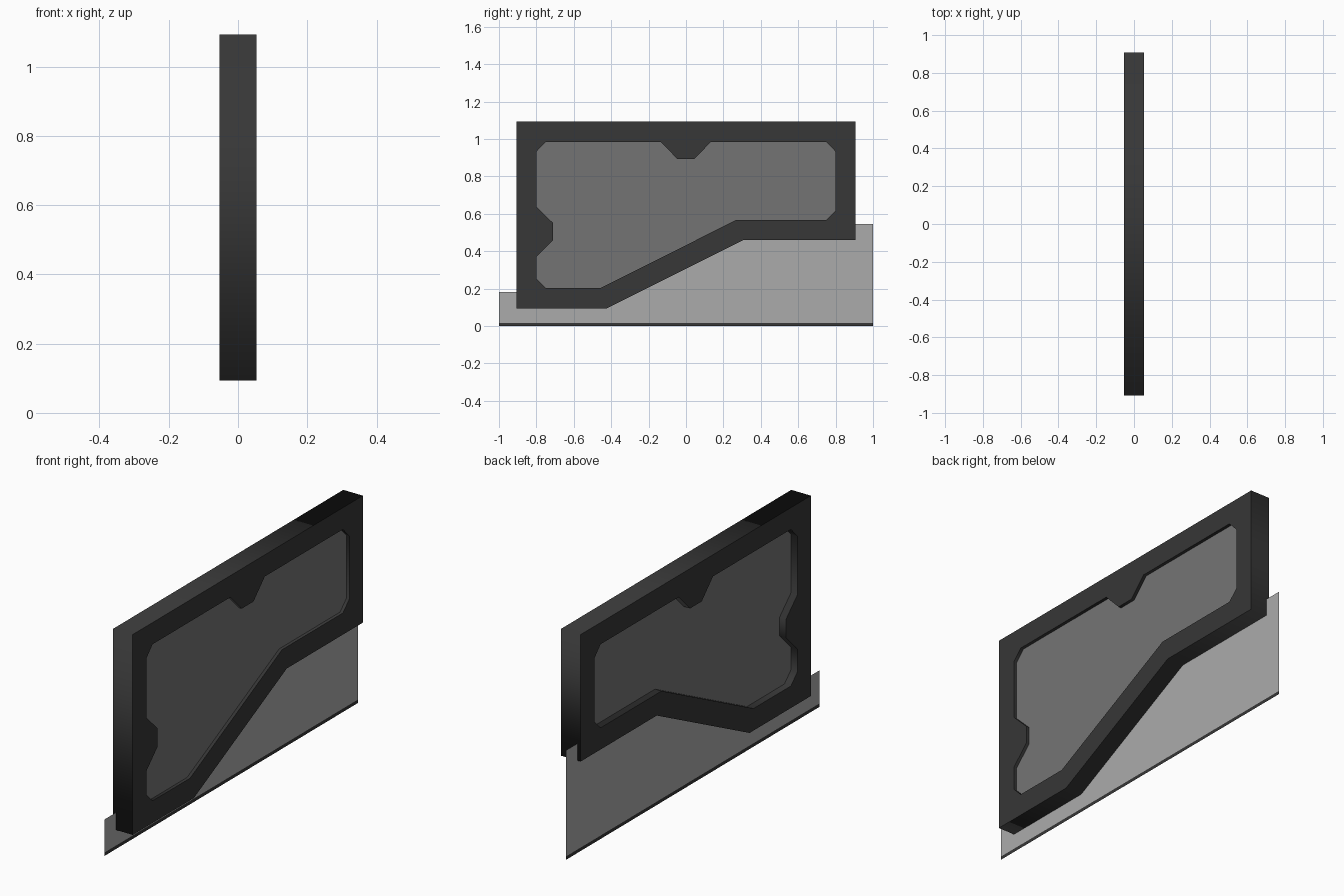
import bpy
import math

if "Cube" in bpy.data.objects:
    bpy.data.objects.remove(bpy.data.objects["Cube"])


def material(name, v):
    m = bpy.data.materials.new(name)
    m.diffuse_color = (v, v, v, 1)
    m.use_nodes = True
    m.node_tree.nodes["Principled BSDF"].inputs["Base Color"].default_value = m.diffuse_color
    return m


frame_mat = material("dark frame grey", 0.038)
pane_mat = material("mid pane grey", 0.175)
panel_mat = material("light panel grey", 0.41)


def plate(name, loops, x0, x1, mat):
    """Fill (y, z) outlines, later loops cutting holes, from x0 to x1."""
    cu = bpy.data.curves.new(name, 'CURVE')
    cu.dimensions = '2D'
    cu.fill_mode = 'BOTH'
    cu.extrude = (x1 - x0) / 2
    for pts in loops:
        s = cu.splines.new('POLY')
        s.points.add(len(pts) - 1)
        for p, (y, z) in zip(s.points, pts):
            p.co = (y, z, 0, 1)
        s.use_cyclic_u = True
    cu.materials.append(mat)
    ob = bpy.data.objects.new(name, cu)
    ob.location.x = (x0 + x1) / 2
    ob.rotation_euler = (math.pi / 2, 0, math.pi / 2)
    bpy.context.collection.objects.link(ob)
    bpy.ops.object.select_all(action='DESELECT')
    ob.select_set(True)
    bpy.context.view_layer.objects.active = ob
    bpy.ops.object.convert(target='MESH')
    return bpy.context.object


# Stepped outer outline and notched, chamfered opening
outer = [(-0.907, 0.094), (-0.424, 0.094), (0.307, 0.46), (0.907, 0.46),
         (0.907, 1.093), (-0.907, 1.093)]
opening = [(-0.80, 0.254), (-0.75, 0.204), (-0.455, 0.204), (0.27, 0.568),
           (0.75, 0.568), (0.80, 0.618), (0.80, 0.932), (0.75, 0.985),
           (0.134, 0.985), (0.045, 0.894), (-0.047, 0.894), (-0.136, 0.985),
           (-0.75, 0.985), (-0.80, 0.932), (-0.80, 0.638), (-0.71, 0.55),
           (-0.71, 0.46), (-0.80, 0.37)]
plate("window_frame", [outer, opening], -0.054, 0.054, frame_mat)

# Pane set inside the opening, nearer the +x side
plate("window_pane", [opening], -0.018, 0.038, pane_mat)

# Paper-thin stepped panel below, with a dark strip along its bottom edge
X = -0.037
plate("lower_panel", [[(-1, 0.017), (1, 0.017), (1, 0.546), (0.285, 0.546),
                       (-0.443, 0.182), (-1, 0.182)]], X, X, panel_mat)
plate("bottom_strip", [[(-1, 0), (1, 0), (1, 0.017), (-1, 0.017)]],
      X, X, frame_mat)
